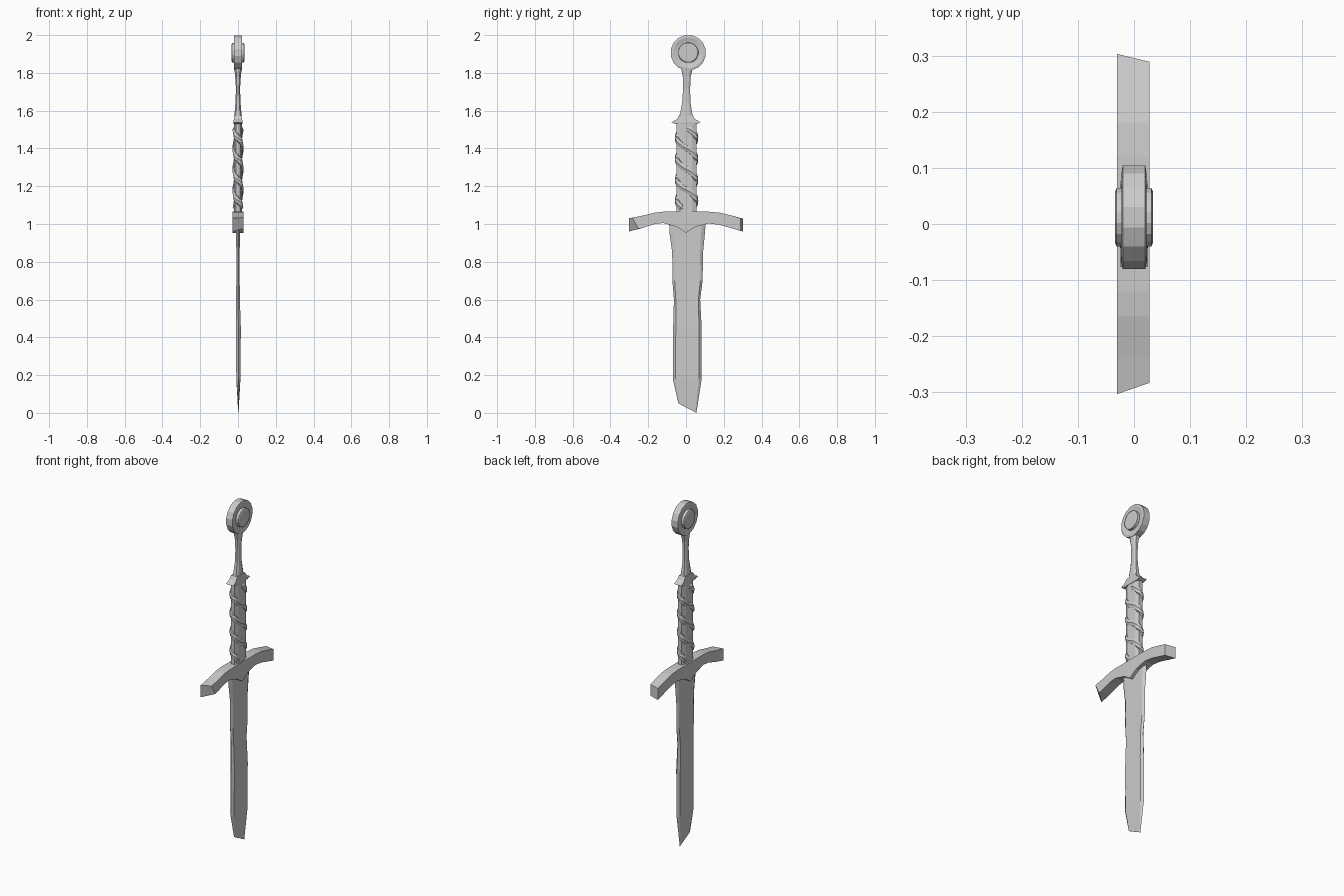
import bpy, bmesh, math
from mathutils import Vector

if "Cube" in bpy.data.objects:
    bpy.data.objects.remove(bpy.data.objects["Cube"])


def finish(name, bm):
    bmesh.ops.recalc_face_normals(bm, faces=bm.faces)
    me = bpy.data.meshes.new(name)
    bm.to_mesh(me)
    bm.free()
    ob = bpy.data.objects.new(name, me)
    bpy.context.collection.objects.link(ob)
    return ob


def loft(name, rings):
    """Skin a list of equal-length point rings and cap both ends."""
    bm = bmesh.new()
    vs = [[bm.verts.new(p) for p in r] for r in rings]
    n = len(vs[0])
    for a, b in zip(vs, vs[1:]):
        for i in range(n):
            j = (i + 1) % n
            bm.faces.new((a[i], a[j], b[j], b[i]))
    bm.faces.new(vs[0])
    bm.faces.new(vs[-1])
    return finish(name, bm)


def oval(cx, cy, z, rx, ry, n=8, power=1.0):
    """Horizontal ring; power below 1 squares it off."""
    pts = []
    for i in range(n):
        a = 2 * math.pi * (i + 0.5) / n
        c, s = math.cos(a), math.sin(a)
        k = math.cos(math.pi / n)
        c, s = c / k, s / k
        pts.append((cx + rx * math.copysign(abs(c) ** power, c),
                    cy + ry * math.copysign(abs(s) ** power, s), z))
    return pts


# Blade: six-sided section with narrow bevelled edges and a slanted broken tip
# left z, left y, right z, right y, half thickness, edge bevel width
rows = [(1.02, -.09, 1.02, .105, .010, .02), (.95, -.087, .95, .10, .010, .02),
        (.85, -.073, .85, .09, .009, .015), (.70, -.072, .70, .088, .009, .012),
        (.60, -.064, .60, .075, .010, .01), (.45, -.068, .45, .083, .013, .014),
        (.18, -.07, .18, .083, .011, .014), (.05, -.04, 0.0, .055, .001, .006)]
rings = []
for zl, yl, zr, yr, t, b in rows:
    x0 = 0.002 if zl < .5 else 0.0
    section = [(0, yl), (t, yl + b), (t, yr - b), (0, yr), (-t, yr - b), (-t, yl + b)]
    rings.append([(x0 + x, y, zl + (zr - zl) * (y - yl) / (yr - yl)) for x, y in section])
loft("blade", rings)

# Crossguard: curved bar, ends cut at a slant, central point below
# y, bottom z, top z
guard = [(-.303, .96, 1.03), (-.235, .978, 1.043), (-.165, 1.0, 1.06), (-.12, 1.005, 1.065),
         (-.05, .985, 1.065), (0, .953, 1.065), (.05, .985, 1.065), (.12, 1.003, 1.065),
         (.18, .995, 1.06), (.24, .978, 1.045), (.303, .96, 1.028)]
rings = []
for y, zb, zt in guard:
    dt = db = 0
    if y < -.3:
        dt, db = .02, .05
    elif y > .3:
        dt, db = -.014, -.014
    rings.append([(-.03, y, zb), (.028, y + db, zb + abs(db) * .3),
                  (.028, y + dt, zt + abs(dt) * .2), (-.03, y, zt)])
loft("crossguard", rings)

# Grip core
loft("grip", [oval(0, .003, z, .021, .053, 8, .7) for z in (1.05, 1.3, 1.54)])

# Two twisted cords wound around the grip
for k in range(2):
    rings = []
    turns, steps = 1.95, 48
    for i in range(steps + 1):
        f = i / steps
        a = math.pi * k + 2 * math.pi * turns * f
        c, s = math.cos(a), math.sin(a)
        pos = Vector((.017 * math.copysign(abs(c) ** .6, c),
                      .003 + .049 * math.copysign(abs(s) ** .8, s), 1.51 - .43 * f))
        out = Vector((c, s * .4, 0)).normalized()
        tan = Vector((-.018 * s, .05 * c, -.43 / (2 * math.pi * turns))).normalized()
        out = (out - tan * out.dot(tan)).normalized()
        side = tan.cross(out)
        r = .013 if 0 < i < steps else .006
        rings.append([pos + r * (math.cos(q) * out + 1.35 * math.sin(q) * side)
                      for q in (j * math.pi / 3 for j in range(6))])
    loft("grip_cord", rings)

# Collar with pointed sides
loft("collar", [oval(0, 0, z, rx, ry, 4) for z, rx, ry in
                ((1.53, .023, .058), (1.538, .024, .077), (1.555, .022, .048), (1.575, .02, .036))])

# Waisted neck
loft("neck", [oval(0, cy, z, rx, ry, 8, .7) for z, cy, rx, ry in
              ((1.56, 0, .019, .038), (1.59, .001, .018, .031), (1.65, .002, .013, .021),
               (1.72, .003, .011, .019), (1.78, .004, .015, .021), (1.82, .005, .019, .03),
               (1.84, .006, .019, .038))])

# Pommel: disc turned about the x axis, with a raised boss on both faces
half = [(.034, .046), (.031, .053), (.016, .054), (.017, .062), (.022, .082), (.02, .094)]
profile = half + [(-x, r) for x, r in reversed(half)]
N = 16
loft("pommel", [[(x, .012 + r * math.cos(2 * math.pi * (i + .5) / N),
                  1.907 + r * math.sin(2 * math.pi * (i + .5) / N)) for i in range(N)]
                for x, r in profile])
